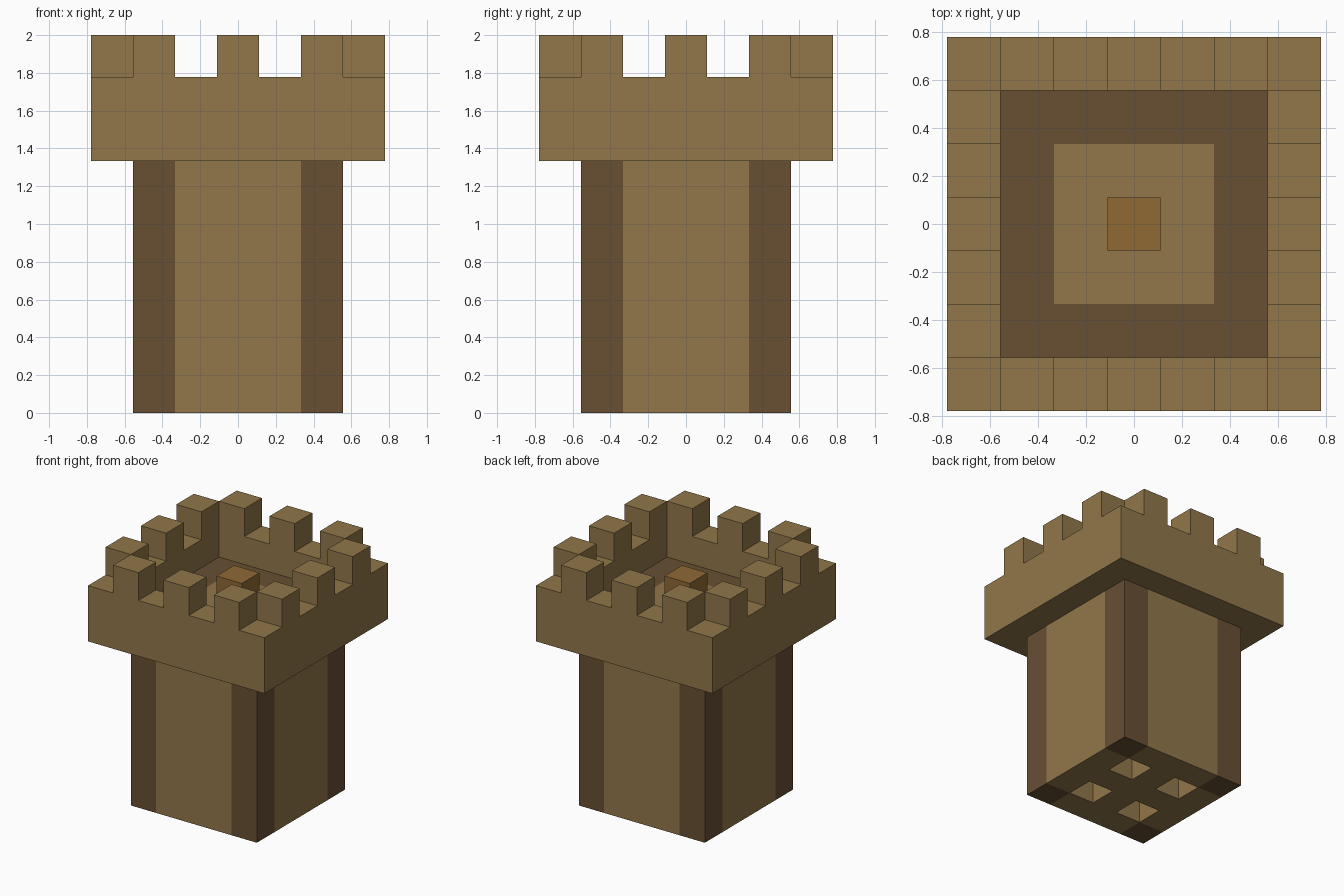
import bpy
import bmesh
from mathutils import Matrix, Vector

U = 2 / 9  # one block of the tower

cube = bpy.data.objects.get("Cube")
if cube:
    bpy.data.objects.remove(cube)


def material(name, rgb):
    mat = bpy.data.materials.new(name)
    mat.use_nodes = True
    mat.diffuse_color = (*rgb, 1)
    bsdf = next(n for n in mat.node_tree.nodes if n.type == 'BSDF_PRINCIPLED')
    bsdf.inputs["Base Color"].default_value = (*rgb, 1)
    return mat


tan = material("tan_stone", (0.287, 0.184, 0.069))
dark = material("dark_brown_stone", (0.138, 0.08, 0.034))
amber = material("amber_wood", (0.275, 0.144, 0.034))


def block(width, bottom, top, cuts=()):
    """Square block in tower units, sliced both ways at +/- each cut."""
    bm = bmesh.new()
    size = Matrix.Diagonal((width, width, top - bottom, 1))
    place = Matrix.Translation((0, 0, (bottom + top) / 2))
    bmesh.ops.create_cube(bm, size=1, matrix=place @ size)
    for cut in cuts:
        for axis in (Vector((1, 0, 0)), Vector((0, 1, 0))):
            for side in (-1, 1):
                bmesh.ops.bisect_plane(
                    bm, geom=bm.verts[:] + bm.edges[:] + bm.faces[:],
                    plane_co=axis * cut * side, plane_no=axis)
    return bm


def spread(face):
    """Smaller and larger distance of a face centre from the axis."""
    c = face.calc_center_median()
    return sorted((abs(c.x), abs(c.y)))


def facing(bm, up):
    return [f for f in bm.faces if f.normal.z * up > 0.9]


def push_cells(bm, faces, dz):
    """Extrude separate cells vertically."""
    new = bmesh.ops.extrude_discrete_faces(bm, faces=faces)["faces"]
    verts = list({v for f in new for v in f.verts})
    bmesh.ops.translate(bm, verts=verts, vec=(0, 0, dz))


def remove(bm, faces):
    bmesh.ops.delete(bm, geom=faces, context='FACES')


def finish(bm, name, mats, is_second=None):
    bm.normal_update()
    if is_second:
        for f in bm.faces:
            f.material_index = int(is_second(f))
    bmesh.ops.scale(bm, verts=bm.verts[:], vec=(U, U, U))
    mesh = bpy.data.meshes.new(name)
    bm.to_mesh(mesh)
    bm.free()
    for m in mats:
        mesh.materials.append(m)
    obj = bpy.data.objects.new(name, mesh)
    bpy.context.collection.objects.link(obj)


# Shaft: dark corner columns, four square sockets in the underside
bm = block(5, 0, 6, (0.5, 1.5))
bm.normal_update()
remove(bm, facing(bm, 1))
sockets = [f for f in facing(bm, -1)
           if all(0.5 < d < 1.5 for d in spread(f))]
push_cells(bm, sockets, 1)
finish(bm, "shaft", (tan, dark), lambda f: spread(f)[0] > 1.5)

# Parapet: overhanging wall, sunken floor with dark border, twelve merlons
bm = block(7, 6, 8, (0.5, 1.5, 2.5))
bm.normal_update()
remove(bm, [f for f in facing(bm, -1) if spread(f)[1] < 2.5])
merlons = [f for f in facing(bm, 1)
           if spread(f)[1] > 2.5 and round(spread(f)[0]) in (0, 2)]
push_cells(bm, merlons, 1)
bm.normal_update()
floor = [f for f in facing(bm, 1) if spread(f)[1] < 2.5]
new = bmesh.ops.extrude_face_region(bm, geom=floor)["geom"]
bmesh.ops.translate(bm, vec=(0, 0, -1),
                    verts=[g for g in new if isinstance(g, bmesh.types.BMVert)])
remove(bm, [f for f in floor if f.is_valid])
bmesh.ops.recalc_face_normals(bm, faces=bm.faces[:])
finish(bm, "parapet", (tan, dark),
       lambda f: abs(f.normal.z) > 0.9 and 1.5 < spread(f)[1] < 2.5)

# Small block in the middle of the floor
bm = block(1, 7, 8)
bm.normal_update()
remove(bm, facing(bm, -1))
finish(bm, "centre_block", (amber,))
